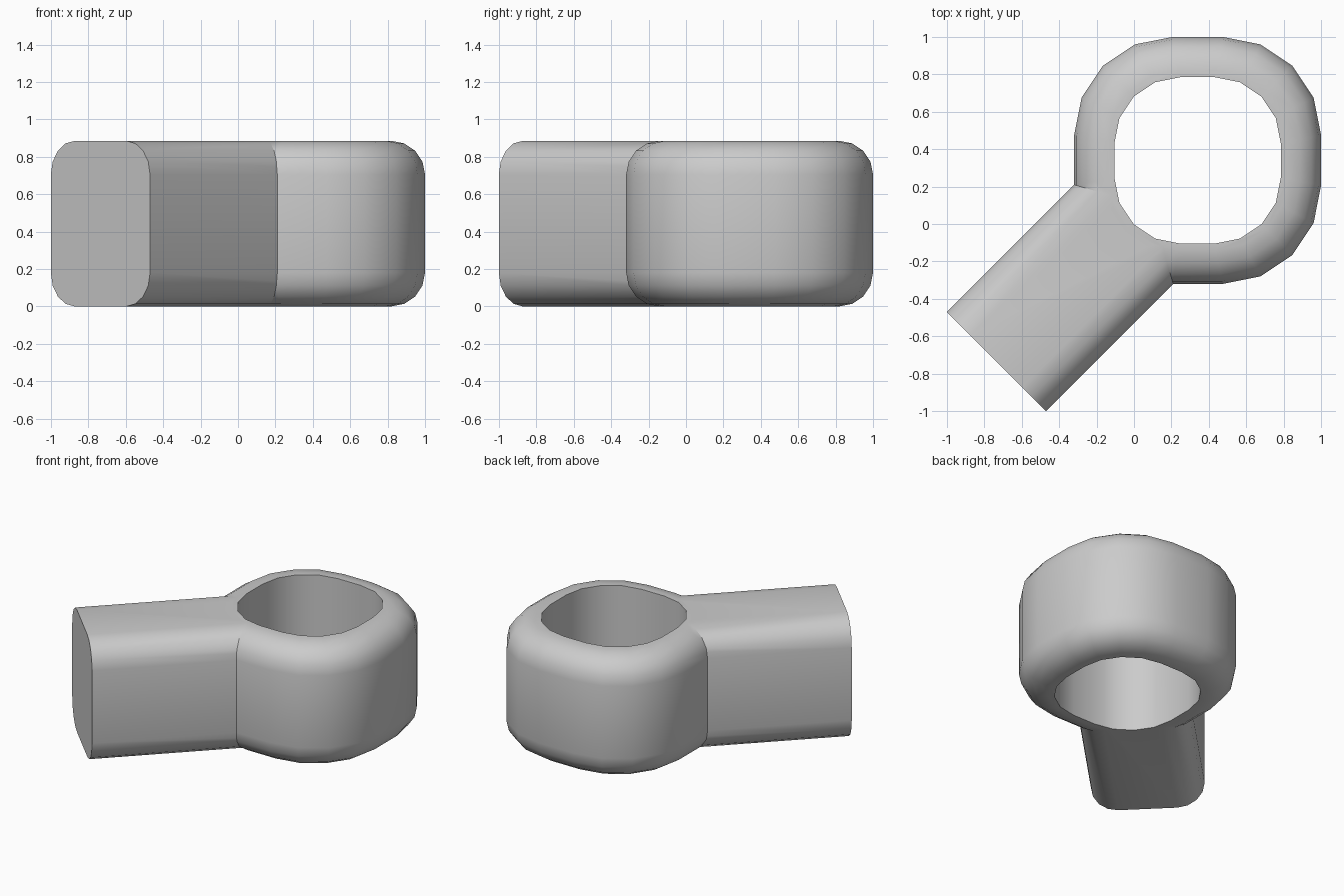
import bpy
import bmesh
from math import sin, cos, pi, radians
from mathutils import Matrix, Vector

cube = bpy.data.objects.get("Cube")
if cube:
    bpy.data.objects.remove(cube, do_unlink=True)

HEIGHT = 0.885
ROUND = 0.18      # radius of the top and bottom rounding
RING = 0.66       # half width of the ring
HOLE = 0.445      # half width of the hole
CENTRE = 0.34     # ring centre in x and y

grey = bpy.data.materials.new("grey metal")
grey.use_nodes = True
grey.diffuse_color = (0.6, 0.6, 0.6, 1)
grey.node_tree.nodes["Principled BSDF"].inputs["Base Color"].default_value = (0.6, 0.6, 0.6, 1)


def rounded_rect(half_w, half_h, r, steps=4):
    """Counter-clockwise outline of a rectangle with rounded corners."""
    pts = []
    for k, (sx, sy) in enumerate([(1, 1), (-1, 1), (-1, -1), (1, -1)]):
        for i in range(steps + 1):
            a = pi / 2 * (k + i / steps)
            pts.append((sx * (half_w - r) + r * cos(a), sy * (half_h - r) + r * sin(a)))
    return pts


def loft(name, loops):
    """Skin a stack of matching loops and cap both ends."""
    bm = bmesh.new()
    rows = [[bm.verts.new(p) for p in loop] for loop in loops]
    n = len(rows[0])
    for low, high in zip(rows, rows[1:]):
        for i in range(n):
            j = (i + 1) % n
            bm.faces.new((low[i], low[j], high[j], high[i]))
    bm.faces.new(rows[0][::-1])
    bm.faces.new(rows[-1])
    bmesh.ops.recalc_face_normals(bm, faces=bm.faces[:])
    mesh = bpy.data.meshes.new(name)
    bm.to_mesh(mesh)
    bm.free()
    mesh.materials.append(grey)
    obj = bpy.data.objects.new(name, mesh)
    bpy.context.collection.objects.link(obj)
    return obj


def ring_loop(half, z):
    """Ring outline scaled to a half width, at height z."""
    s = half / RING
    return [(CENTRE + x * s, CENTRE + y * s, z) for x, y in rounded_rect(RING, RING, 0.525)]


# Ring body: outline that shrinks through the rounded rims
arc = [pi / 2 * i / 4 for i in range(5)]
rim = [(RING - ROUND * (1 - cos(a)), ROUND * (1 - sin(a))) for a in arc]
profile = rim[::-1] + [(half, HEIGHT - z) for half, z in rim]
body = loft("ring_with_arm", [ring_loop(half, z) for half, z in profile])

# Arm: rounded section running diagonally into the ring
section = rounded_rect(0.375, HEIGHT / 2, ROUND)
turn = Matrix.Rotation(radians(225), 3, "Z")
arm = loft("arm", [[turn @ Vector((u, w, h + HEIGHT / 2)) for w, h in section]
                   for u in (-0.12, 1.04)])

# Hole cutter: straight prism
hole = loft("hole_cutter", [ring_loop(HOLE, z) for z in (-0.2, HEIGHT + 0.2)])

# Join the arm, then cut the hole
bpy.context.view_layer.objects.active = body
for tool, operation in ((arm, "UNION"), (hole, "DIFFERENCE")):
    tool.hide_render = True
    mod = body.modifiers.new(operation.title(), "BOOLEAN")
    mod.operation = operation
    mod.solver = "EXACT"
    mod.object = tool
    bpy.ops.object.modifier_apply(modifier=mod.name)
    bpy.data.objects.remove(tool, do_unlink=True)

bpy.ops.object.select_all(action="DESELECT")
body.select_set(True)
bpy.ops.object.shade_smooth_by_angle(angle=radians(30))
